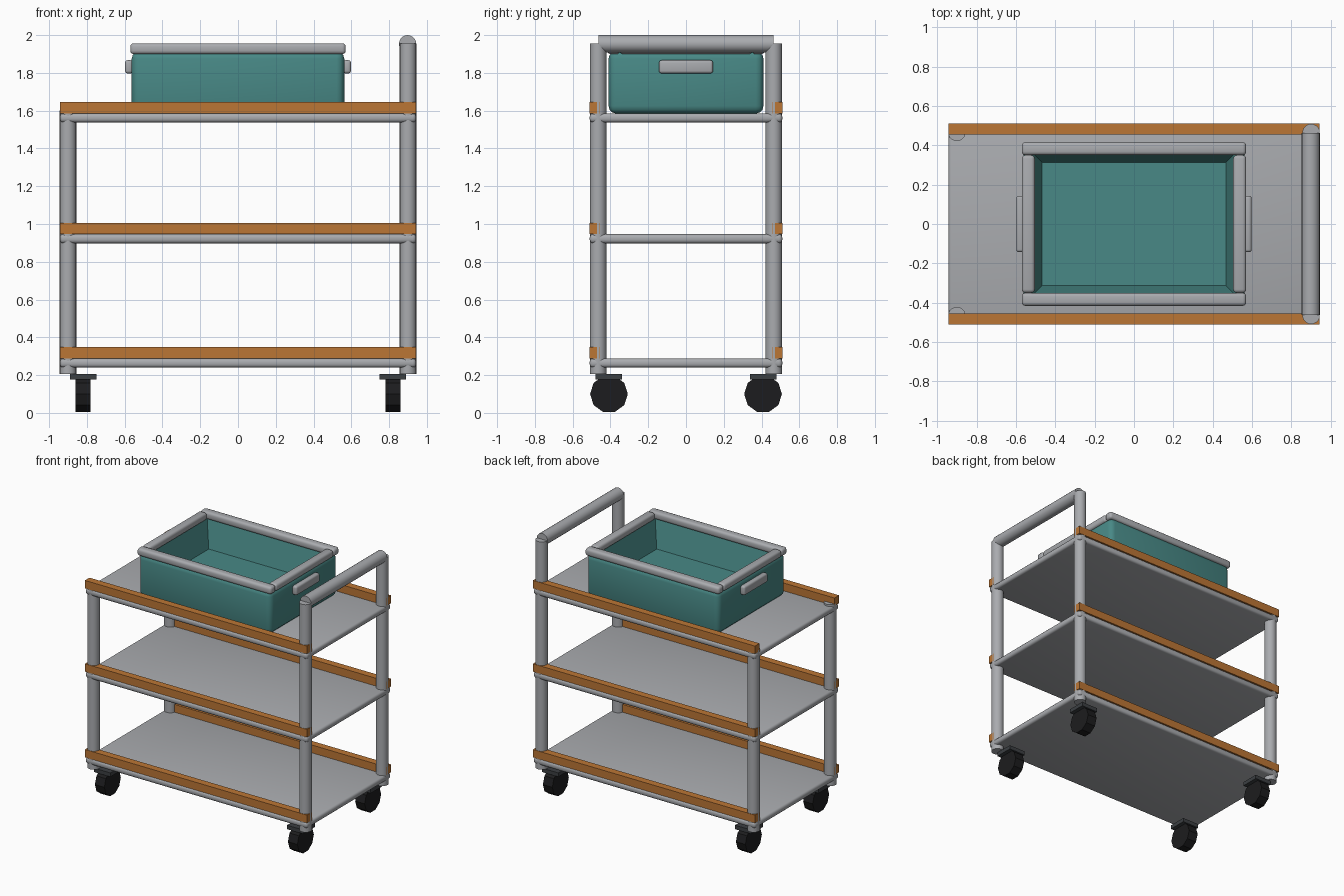
import bpy, bmesh
from math import pi
from mathutils import Matrix

cube = bpy.data.objects.get("Cube")
if cube:
    bpy.data.objects.remove(cube, do_unlink=True)


def material(name, r, g, b, rough=0.6):
    m = bpy.data.materials.new(name)
    m.use_nodes = True
    m.diffuse_color = (r, g, b, 1)
    bsdf = next(n for n in m.node_tree.nodes if n.type == 'BSDF_PRINCIPLED')
    bsdf.inputs["Base Color"].default_value = (r, g, b, 1)
    bsdf.inputs["Roughness"].default_value = rough
    return m


GREY = material("brushed grey", 0.40, 0.41, 0.43)
ORANGE = material("orange wood", 0.50, 0.18, 0.035)
TEAL = material("teal plastic", 0.065, 0.25, 0.24)
BLACK = material("black rubber", 0.012, 0.012, 0.013)
DARK = material("dark metal", 0.045, 0.05, 0.055)


def finish(bm, name, mat, smooth=False):
    bmesh.ops.recalc_face_normals(bm, faces=bm.faces)
    mesh = bpy.data.meshes.new(name)
    bm.to_mesh(mesh)
    bm.free()
    mesh.materials.append(mat)
    obj = bpy.data.objects.new(name, mesh)
    bpy.context.scene.collection.objects.link(obj)
    if smooth:
        bpy.ops.object.select_all(action='DESELECT')
        obj.select_set(True)
        bpy.context.view_layer.objects.active = obj
        bpy.ops.object.shade_smooth_by_angle(angle=pi / 5)
    return obj


def box_mesh(center, size, bevel=0.0, segments=3):
    bm = bmesh.new()
    bmesh.ops.create_cube(bm, size=1)
    bmesh.ops.scale(bm, vec=size, verts=bm.verts)
    bmesh.ops.translate(bm, vec=center, verts=bm.verts)
    if bevel:
        bmesh.ops.bevel(bm, geom=bm.edges[:], offset=bevel, segments=segments,
                        profile=0.5, affect='EDGES')
    return bm


def box(name, center, size, mat, bevel=0.0):
    return finish(box_mesh(center, size, bevel), name, mat, bevel > 0)


def cylinder(name, center, radius, length, axis, mat, sides=20, smooth=True):
    bm = bmesh.new()
    turn = {'X': Matrix.Rotation(pi / 2, 4, 'Y'),
            'Y': Matrix.Rotation(pi / 2, 4, 'X'),
            'Z': Matrix.Identity(4)}[axis]
    bmesh.ops.create_cone(bm, cap_ends=True, segments=sides, radius1=radius,
                          radius2=radius, depth=length,
                          matrix=Matrix.Translation(center) @ turn)
    return finish(bm, name, mat, smooth)


SIDES = (("right", -1), ("left", 1))
ENDS = (("front", -1), ("back", 1))
POST_X, POST_Y, POST_R = 0.9, 0.465, 0.044

# Shelves with a wooden side rail along both long edges
for level, z in (("lower", 0.24), ("middle", 0.898), ("upper", 1.538)):
    box(level + "_shelf", (0, 0, z + 0.024), (1.886, 1.02, 0.048), GREY, 0.018)
    for end, sy in ENDS:
        box(f"{level}_{end}_rail", (0, sy * 0.483, z + 0.078),
            (1.886, 0.055, 0.06), ORANGE)

# Corner posts, tall on the handle side, and casters
for side, sx in SIDES:
    top = 1.955 if sx > 0 else 1.6
    for end, sy in ENDS:
        tag = f"{end}_{side}"
        cylinder(tag + "_post", (sx * POST_X, sy * POST_Y, (top + 0.207) / 2),
                 POST_R, top - 0.207, 'Z', GREY)
        box(tag + "_caster_plate", (sx * 0.82, sy * 0.408, 0.192),
            (0.14, 0.14, 0.03), DARK)
        cylinder(tag + "_wheel", (sx * 0.82, sy * 0.408, 0.1), 0.1, 0.08,
                 'X', BLACK, sides=10, smooth=False)

# Push handle
cylinder("push_handle", (POST_X - 0.002, 0, 1.954), 0.046, 0.924, 'Y', GREY)

# Storage tub: rounded block with a tapered hollow pressed into its top
bm = box_mesh((0, 0, 1.75), (1.125, 0.82, 0.33), 0.04)
bm.normal_update()
lid = max(bm.faces, key=lambda f: f.normal.z * f.calc_area())
bmesh.ops.inset_region(bm, faces=[lid], thickness=0.004)
hollow = bmesh.ops.extrude_face_region(bm, geom=[lid])
floor = [v for v in hollow["geom"] if isinstance(v, bmesh.types.BMVert)]
bmesh.ops.delete(bm, geom=[lid], context='FACES_ONLY')
for v in floor:
    v.co = (0.467 if v.co.x > 0 else -0.467,
            0.312 if v.co.y > 0 else -0.312, 1.70)
finish(bm, "tub_body", TEAL, True)

# Tub rim bars and side grips
for end, sy in ENDS:
    box(f"tub_{end}_rim", (0, sy * 0.383, 1.928), (1.14, 0.066, 0.057), GREY, 0.018)
for side, sx in SIDES:
    box(f"tub_{side}_rim", (sx * 0.537, 0, 1.928), (0.066, 0.70, 0.057), GREY, 0.018)
    box(f"tub_{side}_grip", (sx * 0.577, 0, 1.832), (0.042, 0.286, 0.07), GREY, 0.014)
